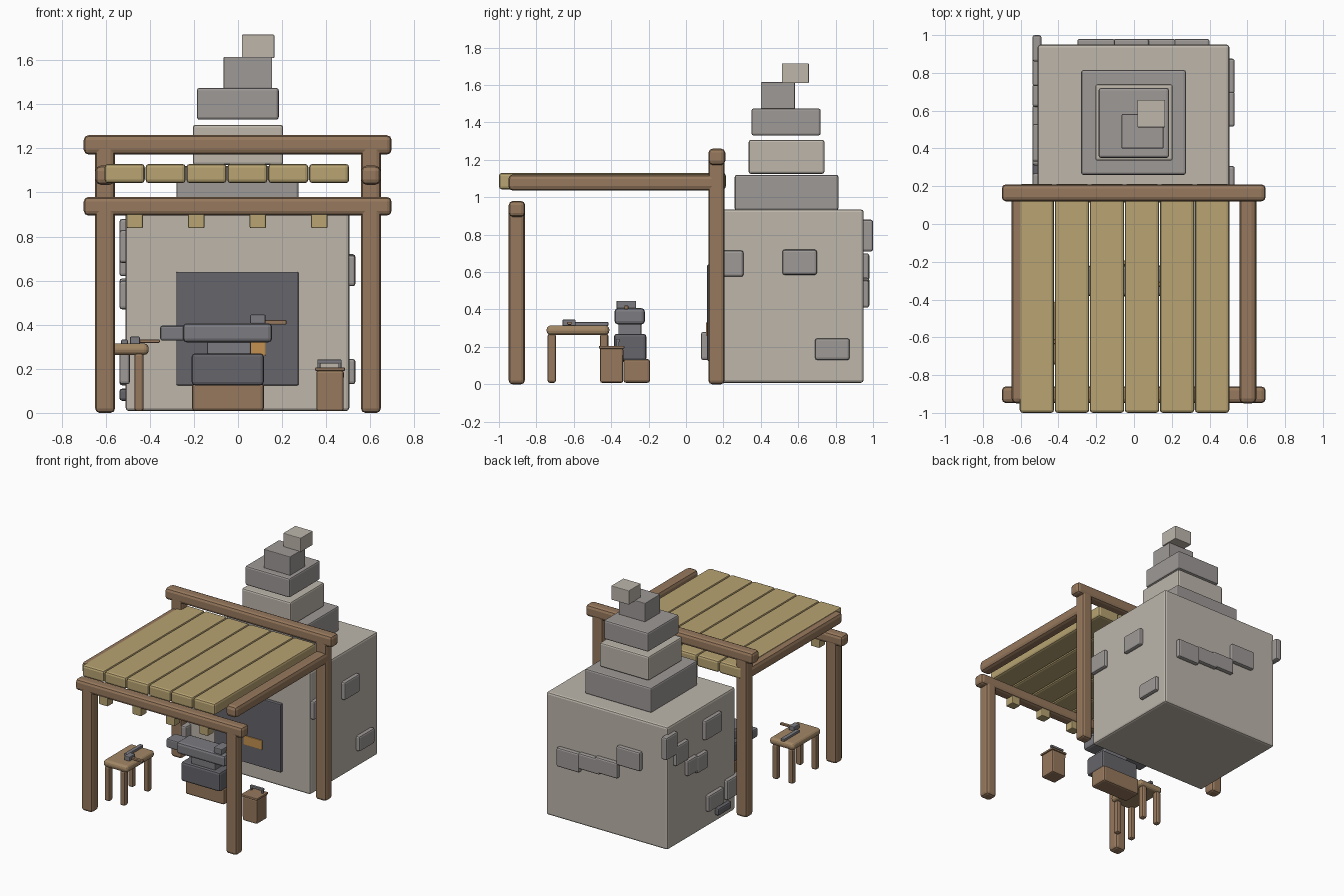
import bpy, bmesh
from mathutils import Matrix, Vector


def mat(name, r, g, b):
    m = bpy.data.materials.new(name)
    m.diffuse_color = (r, g, b, 1)
    return m


WOOD = mat("wood", .31, .19, .11)
TABLE = mat("table_wood", .36, .24, .13)
PLANK = mat("plank_wood", .48, .37, .17)
LIGHT = mat("light_stone", .51, .47, .41)
MID = mat("grey_stone", .34, .32, .31)
DARK = mat("soot", .13, .13, .145)
IRON = mat("iron", .20, .20, .22)
EMBER = mat("ember", .55, .28, .08)


def box(name, x, y, z, m, bevel=.012, seg=2, taper=1.0):
    """Bevelled box from (min, max) ranges; taper scales the bottom face."""
    size = Vector((x[1] - x[0], y[1] - y[0], z[1] - z[0]))
    bm = bmesh.new()
    bmesh.ops.create_cube(bm, size=1, matrix=Matrix.Diagonal((*size, 1)))
    for v in bm.verts:
        if v.co.z < 0:
            v.co.x *= taper
            v.co.y *= taper
    if bevel:
        bmesh.ops.bevel(bm, geom=bm.edges[:], offset=min(bevel, min(size) * .45),
                        segments=seg, profile=.5, affect='EDGES')
    me = bpy.data.meshes.new(name)
    bm.to_mesh(me)
    bm.free()
    me.materials.append(m)
    ob = bpy.data.objects.new(name, me)
    ob.location = ((x[0] + x[1]) / 2, (y[0] + y[1]) / 2, (z[0] + z[1]) / 2)
    bpy.context.collection.objects.link(ob)
    return ob


# Furnace body and its dark mouth
box("furnace_body", (-.51, .505), (.14, .95), (.008, .935), LIGHT, .015)
box("furnace_mouth", (-.28, .275), (.113, .16), (.125, .64), DARK, .006)
box("embers", (-.03, .125), (.106, .12), (.26, .33), EMBER, .004)

# Chimney stack
for i, (x, y, z, m) in enumerate([
        ((-.28, .275), (.26, .815), (.93, 1.12), MID),
        ((-.205, .205), (.335, .74), (1.125, 1.307), LIGHT),
        ((-.187, .185), (.35, .72), (1.33, 1.475), MID),
        ((-.065, .155), (.40, .582), (1.472, 1.615), MID),
        ((.018, .165), (.512, .657), (1.61, 1.716), LIGHT)]):
    box(f"chimney_{i + 1}", x, y, z, m, .012 if i < 3 else .004)

# Raised stones on the right, left and back walls
for y, z in [((.15, .307), (.575, .715)), ((.515, .70), (.585, .72)), ((.69, .875), (.13, .245))]:
    box("right_stone", (.49, .533), y, z, MID)
for y, z, m in [((.33, .53), (.68, .83), MID), ((.86, 1.0), (.71, .88), MID),
                ((.73, .88), (.62, .77), MID), ((.62, .74), (.49, .61), MID),
                ((.50, .63), (.47, .60), MID), ((.31, .49), (.125, .25), MID),
                ((.08, .27), (.13, .28), MID), ((.22, .38), (.055, .11), DARK)]:
    box("left_stone", (-.538, -.49), y, z, m)
for x, z in [((.21, .40), (.41, .555)), ((.04, .22), (.44, .56)),
             ((-.11, .08), (.45, .57)), ((-.30, -.10), (.555, .70))]:
    box("back_stone", (x[0], x[1]), (.93, .98), z, MID)

# Timber frame: posts and side rails on both sides, front and back beams
for side, s in (("left", -1), ("right", 1)):
    x = tuple(sorted((s * .558, s * .648)))
    box(f"{side}_front_post", x, (-.948, -.862), (0, .975), WOOD, .02)
    box(f"{side}_back_post", x, (.12, .206), (0, 1.255), WOOD, .02)
    box(f"{side}_rail", x, (-.95, .19), (1.035, 1.122), WOOD, .025)
box("front_beam", (-.70, .697), (-.948, -.86), (.895, .98), WOOD, .022)
box("back_beam", (-.70, .697), (.12, .21), (1.172, 1.26), WOOD, .022)

# Roof planks and the pegs under the front beam
for i in range(6):
    x = -.605 + i * .1855
    box("roof_plank", (x, x + .182), (-1.0, .213), (1.042, 1.13), PLANK, .016)
for i in range(4):
    x = -.505 + i * .279
    box("beam_peg", (x, x + .074), (-.94, -.87), (.838, .92), PLANK, .006)

# Anvil on a wooden block
box("anvil_stump", (-.208, .117), (-.335, -.192), (.008, .135), WOOD, .014)
box("anvil_base", (-.21, .117), (-.385, -.212), (.125, .27), DARK, .015)
box("anvil_waist", (-.14, .06), (-.362, -.238), (.25, .34), IRON, .008)
box("anvil_top", (-.25, .155), (-.382, -.22), (.32, .407), IRON, .018)
box("anvil_horn", (-.353, -.23), (-.355, -.248), (.328, .396), IRON, .01)
box("hammer_head", (.055, .125), (-.372, -.266), (.403, .446), IRON, .006)
box("hammer_handle", (.10, .22), (-.33, -.308), (.40, .421), WOOD, .005)

# Work table with tools
box("table_top", (-.61, -.405), (-.745, -.41), (.263, .315), TABLE, .022, 3)
for x in (-.60, -.47):
    for y in (-.74, -.46):
        box("table_leg", (x, x + .042), (y, y + .045), (.008, .27), WOOD, .012)
box("mallet_head", (-.49, -.445), (-.66, -.59), (.312, .346), IRON, .005)
box("mallet_handle", (-.47, -.355), (-.635, -.612), (.318, .333), WOOD, .004)
box("chisel", (-.53, -.50), (-.60, -.415), (.312, .332), IRON, .004)

# Bucket with rim and handle
box("bucket", (.355, .48), (-.46, -.335), (.008, .192), WOOD, .01, taper=.98)
box("bucket_rim", (.35, .485), (-.465, -.33), (.19, .206), WOOD, .005)
box("bucket_grip", (.36, .47), (-.375, -.355), (.224, .242), IRON, .004)
for x in (.36, .455):
    box("bucket_grip_side", (x, x + .014), (-.372, -.358), (.20, .235), IRON, .003)
